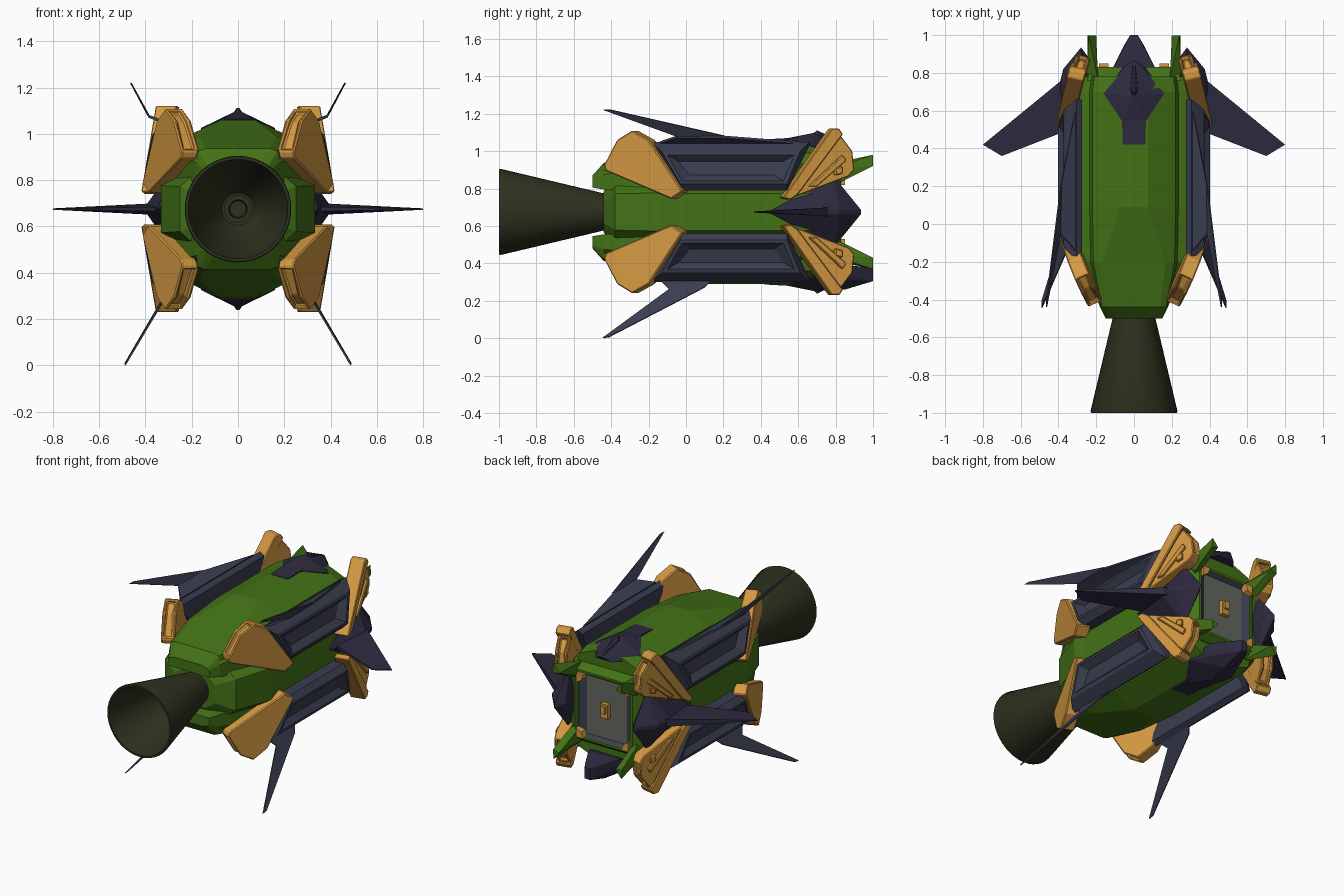
import bpy, bmesh, math
from mathutils import Vector as V

CZ = 0.675  # height of the long axis
QUADS = [(1, 1, 'upper_right'), (-1, 1, 'upper_left'), (1, -1, 'lower_right'), (-1, -1, 'lower_left')]

def mat(name, c):
    m = bpy.data.materials.new(name)
    m.diffuse_color = (*c, 1)
    return m

GREEN = mat('green', (0.056, 0.170, 0.008))
GOLD = mat('gold', (0.66, 0.32, 0.055))
BLUE = mat('slate', (0.042, 0.047, 0.080))
DARK = mat('indigo', (0.027, 0.023, 0.050))
OLIVE = mat('olive', (0.026, 0.031, 0.013))
GREY = mat('grey', (0.125, 0.137, 0.115))

def finish(name, bm, m):
    bmesh.ops.recalc_face_normals(bm, faces=bm.faces)
    me = bpy.data.meshes.new(name)
    bm.to_mesh(me)
    bm.free()
    me.materials.append(m)
    ob = bpy.data.objects.new(name, me)
    bpy.context.collection.objects.link(ob)
    return ob

def loft(name, rings, m):
    bm = bmesh.new()
    R = [[bm.verts.new(p) for p in r] for r in rings]
    n = len(R[0])
    for a, b in zip(R, R[1:]):
        for i in range(n):
            bm.faces.new((a[i], a[(i + 1) % n], b[(i + 1) % n], b[i]))
    bm.faces.new(R[0])
    bm.faces.new(R[-1])
    return finish(name, bm, m)

def hull(name, pts, m):
    bm = bmesh.new()
    for p in pts:
        bm.verts.new(p)
    r = bmesh.ops.convex_hull(bm, input=bm.verts)
    bmesh.ops.delete(bm, geom=[g for g in r['geom_interior'] if isinstance(g, bmesh.types.BMVert)], context='VERTS')
    bmesh.ops.dissolve_limit(bm, angle_limit=0.02, verts=bm.verts, edges=bm.edges)
    return finish(name, bm, m)

def slab(name, pts, off, m, recess=(), bevel=0):
    """Plate from an outline; listed edge faces get a sunken slot."""
    bm = bmesh.new()
    a = [bm.verts.new(p) for p in pts]
    b = [bm.verts.new(V(p) + V(off)) for p in pts]
    n = len(a)
    bm.faces.new(a)
    bm.faces.new(b[::-1])
    side = [bm.faces.new((a[i], b[i], b[(i + 1) % n], a[(i + 1) % n])) for i in range(n)]
    bmesh.ops.recalc_face_normals(bm, faces=bm.faces)
    if recess:
        fs = [side[i] for i in recess]
        bmesh.ops.inset_region(bm, faces=fs, thickness=0.018, depth=0)
        bmesh.ops.inset_region(bm, faces=fs, thickness=0.004, depth=-0.02)
    ob = finish(name, bm, m)
    if bevel:
        mod = ob.modifiers.new('bevel', 'BEVEL')
        mod.width, mod.segments = bevel, 1
    return ob

def box(name, c, s, m):
    return hull(name, [(c[0] + i * s[0] / 2, c[1] + j * s[1] / 2, c[2] + k * s[2] / 2)
                       for i in (-1, 1) for j in (-1, 1) for k in (-1, 1)], m)

def lathe(name, prof, m, n=40):
    rings = [[(r * math.cos(t), y, CZ + r * math.sin(t)) for t in [2 * math.pi * i / n for i in range(n)]]
             for y, r in prof]
    ob = loft(name, rings, m)
    bpy.ops.object.select_all(action='DESELECT')
    bpy.context.view_layer.objects.active = ob
    ob.select_set(True)
    bpy.ops.object.shade_smooth_by_angle(angle=math.radians(35))
    return ob

# engine bell, hollow, with an injector ring inside
lathe('engine_bell', [(-0.36, 0.09), (-0.43, 0.097), (-0.99, 0.23), (-1.0, 0.227), (-1.0, 0.215),
                      (-0.60, 0.115), (-0.53, 0.07), (-0.52, 0.02)], OLIVE)
lathe('injector_ring', [(-0.50, 0.06), (-0.60, 0.06), (-0.60, 0.04), (-0.54, 0.035), (-0.54, 0.01)], OLIVE, 20)

# central core
def core_ring(y, sx, sz):
    half = [(0.17, -0.19), (0.28, -0.14), (0.34, -0.10), (0.34, 0.10), (0.28, 0.14), (0.17, 0.19)]
    return [(x * sx, y, CZ + z * sz) for x, z in half + [(-x, z) for x, z in half[::-1]]]
loft('core', [core_ring(-0.44, 0.42, 0.58), core_ring(-0.38, 0.74, 0.97), core_ring(-0.14, 0.98, 1.02),
              core_ring(-0.06, 0.96, 0.98), core_ring(0.78, 0.95, 0.98)], GREEN)

# upper and lower hull shells with a gutter each side: y then half section (x, z above axis)
HULL = [(-0.50, [(0.10, 0.195), (0.13, 0.185), (0.14, 0.18), (0.145, 0.175), (0.15, 0.13)]),
        (-0.44, [(0.14, 0.262), (0.17, 0.25), (0.175, 0.22), (0.18, 0.20), (0.18, 0.12)]),
        (-0.20, [(0.165, 0.315), (0.215, 0.29), (0.23, 0.24), (0.27, 0.225), (0.27, 0.11)]),
        (0.09, [(0.075, 0.385), (0.22, 0.315), (0.235, 0.255), (0.30, 0.24), (0.30, 0.11)]),
        (0.70, [(0.075, 0.385), (0.22, 0.315), (0.235, 0.255), (0.30, 0.24), (0.30, 0.11)]),
        (0.78, [(0.075, 0.355), (0.21, 0.30), (0.225, 0.25), (0.28, 0.23), (0.28, 0.11)])]
for s, nm in ((1, 'upper'), (-1, 'lower')):
    loft(nm + '_hull', [[(x, y, CZ + s * z) for x, z in h + [(-x, z) for x, z in h[::-1]]] for y, h in HULL], GREEN)

# docking face at +y: green frame, slate liner, grey plate, gold latch
def rect(y, x, z):
    return [(x, y, CZ - z), (x, y, CZ + z), (-x, y, CZ + z), (-x, y, CZ - z)]
loft('front_frame', [rect(0.76, 0.25, 0.26), rect(0.79, 0.24, 0.25), rect(0.83, 0.20, 0.22), rect(0.83, 0.185, 0.205),
                     rect(0.79, 0.175, 0.195)], GREEN)
loft('frame_liner', [rect(0.78, 0.185, 0.205), rect(0.825, 0.185, 0.205), rect(0.80, 0.14, 0.185),
                     rect(0.785, 0.14, 0.185)], BLUE)
loft('front_plate', [rect(0.78, 0.142, 0.188), rect(0.802, 0.142, 0.188)], GREY)
box('plate_latch', (0, 0.815, CZ), (0.05, 0.03, 0.09), GOLD)
box('latch_knob', (0, 0.835, CZ + 0.012), (0.028, 0.02, 0.045), GOLD)

for sx, sz, q in QUADS:
    def P(x, y, z):
        return (sx * x, y, CZ + sz * (z - CZ))

    # side armour panel with a raised rim and sunken middle
    def ring(xb, xt, y0, y1, y2, y3, zb, zt):
        return [P(xb, y0, zb), P(xt, y1, zt), P(xt, y2, zt), P(xb, y3, zb)]
    loft('armour_panel_' + q, [ring(0.28, 0.275, -0.02, -0.19, 0.66, 0.54, 0.79, 1.03),
                               ring(0.37, 0.305, -0.02, -0.19, 0.66, 0.54, 0.79, 1.05),
                               ring(0.402, 0.368, -0.03, -0.13, 0.61, 0.54, 0.825, 1.0),
                               ring(0.402, 0.374, -0.02, -0.10, 0.58, 0.52, 0.84, 0.98),
                               ring(0.362, 0.345, 0.02, -0.04, 0.52, 0.47, 0.872, 0.945)], BLUE)

    # rear gold flap, turned inward towards the engine
    def xr(y, z):
        return 0.41 + 0.43 * (y + 0.03) + 0.05 * (z - 0.77)
    o = [(-0.02, 0.785), (-0.20, 1.06), (-0.29, 1.11), (-0.37, 1.06), (-0.44, 0.925), (-0.43, 0.895), (-0.08, 0.745)]
    slab('rear_flap_' + q, [P(xr(*p), *p) for p in o], (-0.075 * sx, 0.035, 0), GOLD, recess=(2, 3), bevel=0.006)

    # front gold flap: long bar, wedge and small ribs
    def xf(y, z):
        return 0.42 - 0.27 * (y - 0.52) + 0.02 * (z - 0.8)
    def plate(name, o, lift, t, rec=()):
        slab(name + q, [P(xf(*p) + lift, *p) for p in o], (-t * sx, -0.02, 0), GOLD, recess=rec, bevel=0.005)
    plate('front_flap_bar_', [(0.52, 0.75), (0.56, 0.74), (0.60, 0.77), (0.84, 1.09), (0.82, 1.12), (0.78, 1.12)], 0.0, 0.09, (2,))
    plate('front_flap_wedge_', [(0.58, 0.755), (0.79, 1.04), (0.83, 1.08), (0.89, 1.0), (0.90, 0.90), (0.87, 0.865)], -0.015, 0.075, (2, 3))
    plate('front_flap_rib_', [(0.66, 0.81), (0.84, 0.98), (0.86, 0.95), (0.70, 0.81)], 0.0, 0.03)
    plate('front_flap_clip_', [(0.80, 0.87), (0.80, 0.91), (0.84, 0.92), (0.84, 0.88)], 0.003, 0.03)

    # green prong and gold bracket round the docking face
    hull('front_prong_' + q, [P(0.19, 0.76, 0.82), P(0.19, 0.76, 0.93), P(0.25, 0.76, 0.90), P(0.235, 0.84, 0.84),
                              P(0.20, 0.999, 0.93), P(0.245, 0.999, 0.92), P(0.24, 0.999, 0.98)], GREEN)
    hull('corner_bracket_' + q, [P(x, y, z) for y in (0.80, 0.85)
                                 for x, z in ((0.185, 0.88), (0.135, 0.88), (0.185, 0.82), (0.15, 0.84))], GOLD)

    # swept stabiliser blades, the upper pair cranked, the lower pair long
    if sz > 0:
        slab('upper_blade_' + q, [(sx * x, y, z) for x, y, z in
             [(0.46, -0.44, 1.222), (0.46, -0.40, 1.222), (0.385, 0.20, 1.085), (0.385, -0.05, 1.08)]],
             (0.006 * sx, 0, -0.003), BLUE)
        slab('upper_blade_root_' + q, [(sx * x, y, z) for x, y, z in
             [(0.386, -0.05, 1.083), (0.386, 0.20, 1.083), (0.31, 0.60, 1.052), (0.31, -0.14, 1.052)]],
             (0.004 * sx, 0, -0.012), BLUE)
    else:
        slab('lower_blade_' + q, [(sx * x, y, z) for x, y, z in
             [(0.485, -0.445, 0.0), (0.485, -0.41, 0.005), (0.33, 0.10, 0.27), (0.30, 0.14, 0.31),
              (0.30, -0.14, 0.31), (0.33, -0.09, 0.26)]], (0.006 * sx, 0, 0.004), BLUE)

# side pods with swept wings
for sx, nm in ((1, 'right'), (-1, 'left')):
    hull('wing_pod_' + nm, [(sx * x, y, CZ + z) for x, y, z in
         [(0.35, 0.44, 0), (0.40, 0.72, 0.012), (0.40, 0.72, -0.012), (0.375, 0.82, 0.012), (0.375, 0.82, -0.012),
          (0.28, 0.935, 0.012), (0.28, 0.935, -0.012), (0.275, 0.79, 0.19), (0.275, 0.79, -0.19),
          (0.25, 0.55, 0.05), (0.25, 0.55, -0.05), (0.24, 0.88, 0)]], DARK)
    hull('wing_' + nm, [(sx * x, y, CZ + z) for x, y, t in
         [(0.34, 0.50, 0.010), (0.36, 0.78, 0.025), (0.46, 0.69, 0.006), (0.80, 0.42, 0.003), (0.70, 0.36, 0.003)]
         for z in (-t, t)], DARK)

# dorsal pod, and the longer ventral pod with its nose; each has a tail and a ridge
for s, nm in ((1, 'dorsal'), (-1, 'ventral')):
    def pair(name, half):
        hull(nm + name, [(k * x, y, CZ + s * z) for x, y, z in half for k in (-1, 1)], DARK)
    body = [(0.06, 0.54, 0.37), (0.06, 0.54, 0.394), (0.16, 0.69, 0.325), (0.16, 0.69, 0.35),
            (0.012, 0.68, 0.422), (0.06, 0.83, 0.33), (0.012, 0.86, 0.36)]
    if s < 0:
        body += [(0.11, 0.83, 0.28), (0.11, 0.83, 0.33), (0.05, 0.95, 0.30), (0.02, 1.0, 0.30), (0.02, 1.0, 0.37), (0.02, 0.85, 0.415)]
    pair('_pod', body)
    pair('_tail', [(0.06, 0.42, 0.37), (0.06, 0.42, 0.388), (0.06, 0.60, 0.37), (0.06, 0.60, 0.398)])
    pair('_ridge', [(0.015, 0.66, 0.40), (0.02, 0.72, 0.415), (0.006, 0.70, 0.437), (0.006, 0.84, 0.37), (0.01, 0.84, 0.35)])
